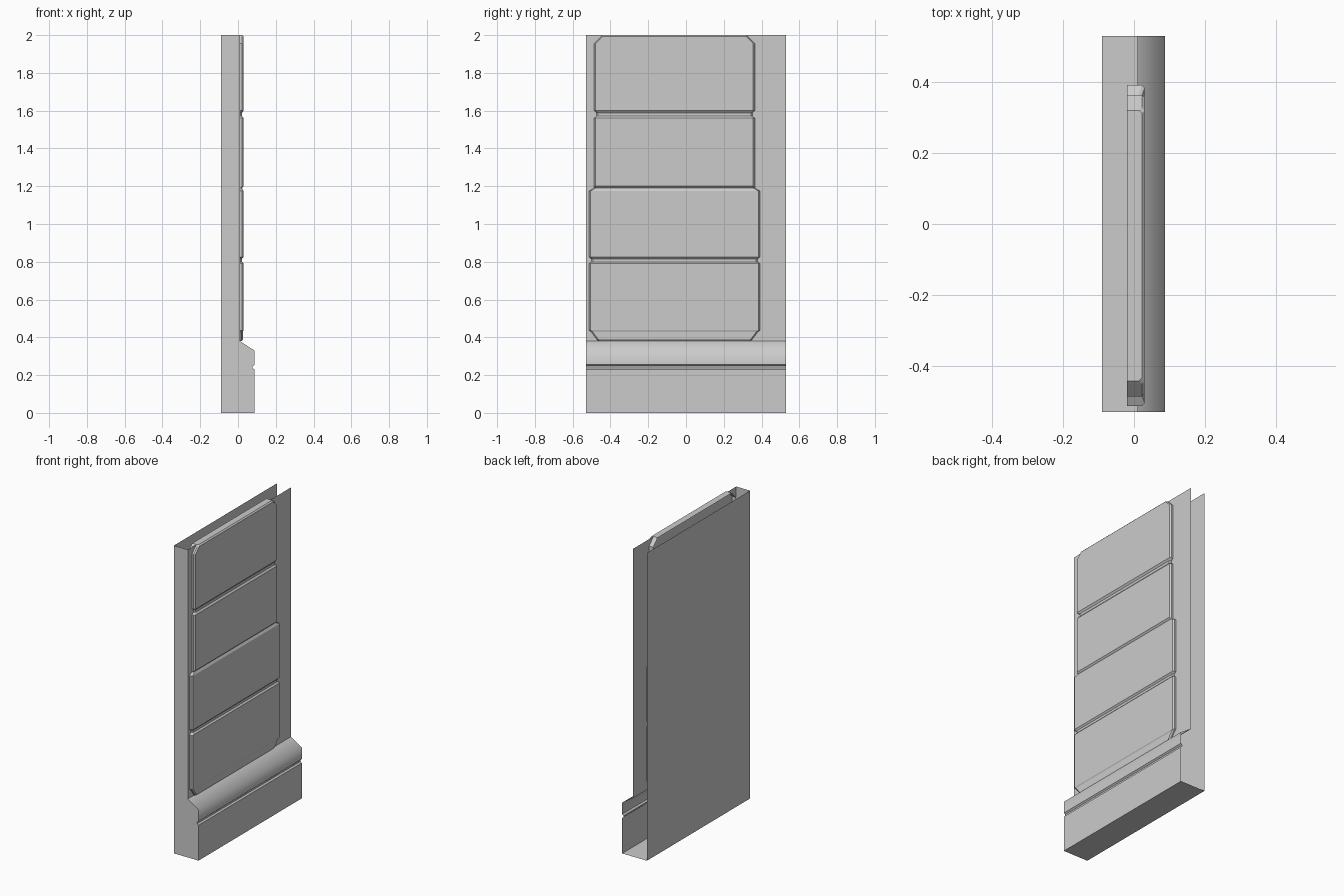
import bpy

if "Cube" in bpy.data.objects:
    bpy.data.objects.remove(bpy.data.objects["Cube"])


def make_object(name, verts, faces):
    mesh = bpy.data.meshes.new(name)
    mesh.from_pydata(verts, [], faces)
    mesh.update()
    ob = bpy.data.objects.new(name, mesh)
    bpy.context.collection.objects.link(ob)
    return ob


# Wall shell: side profile (x, z) swept along y, open at the top and the +y end
profile = [(0.01, 2.0), (0.01, 0.38), (0.0875, 0.33), (0.0875, 0.255),
           (0.078, 0.247), (0.078, 0.238), (0.0875, 0.23), (0.0875, 0.0),
           (-0.09, 0.0), (-0.09, 2.0)]
n = len(profile)
verts = [(x, y, z) for y in (-0.53, 0.53) for x, z in profile]
faces = [(i, i + 1, n + i + 1, n + i) for i in range(n - 1)]
faces.append(tuple(reversed(range(n))))  # closed end
wall = make_object("wall_shell", verts, faces)
# soft transition between skirting slope and skirting front
for i in (1, 2):
    wall.data.polygons[i].use_smooth = True

# Raised plate: stacked rows of (z, half width, front x)
CENTRE_Y, BACK_X, BEVEL = -0.061, -0.02, 0.008
rows = [(0.38, 0.405, 0.020), (0.39, 0.412, 0.026),
        (0.43, 0.442, 0.026), (0.437, 0.452, 0.030),
        (0.79, 0.452, 0.030), (0.80, 0.440, 0.021),
        (0.815, 0.440, 0.021), (0.825, 0.452, 0.030),
        (1.175, 0.452, 0.030), (1.19, 0.425, 0.021), (1.20, 0.425, 0.030),
        (1.56, 0.425, 0.030), (1.572, 0.412, 0.021),
        (1.588, 0.412, 0.021), (1.60, 0.425, 0.030),
        (1.955, 0.425, 0.030), (1.992, 0.389, 0.030), (2.0, 0.381, 0.022)]
verts, faces = [], []
for z, w, front in rows:
    section = [(BACK_X, w), (front - BEVEL, w), (front, w - BEVEL)]
    verts += [(x, CENTRE_Y - h, z) for x, h in section]
    verts += [(x, CENTRE_Y + h, z) for x, h in reversed(section)]
for r in range(len(rows) - 1):
    for j in range(5):
        a = r * 6 + j
        faces.append((a, a + 1, a + 7, a + 6))
last = (len(rows) - 1) * 6
faces.append(tuple(reversed(range(6))))      # bottom edge
faces.append(tuple(range(last, last + 6)))   # top edge
make_object("raised_plate", verts, faces)
